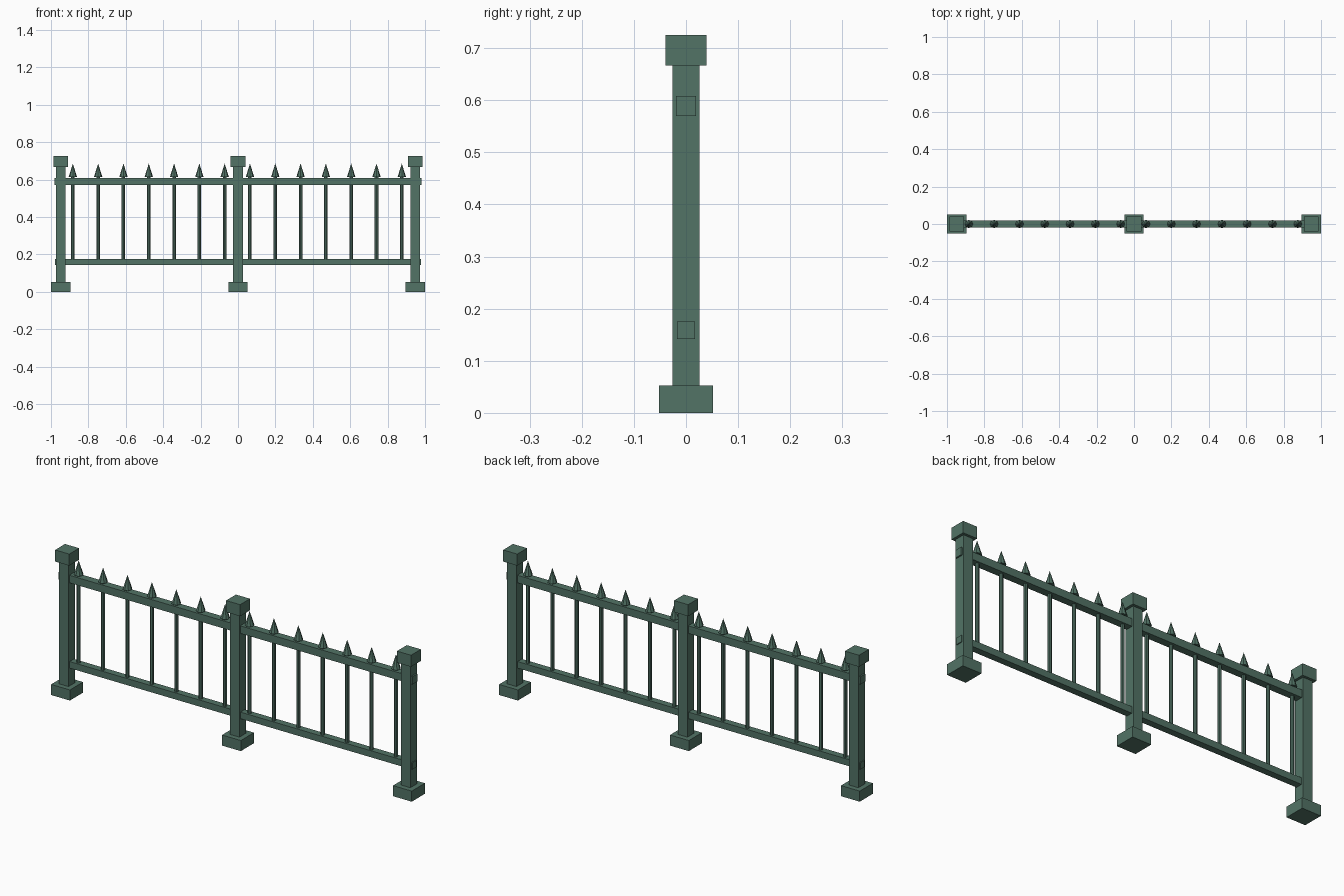
import bpy
import math

# Remove the default cube
cube = bpy.data.objects.get("Cube")
if cube:
    bpy.data.objects.remove(cube, do_unlink=True)

# Painted metal
GREEN = (0.085, 0.172, 0.133, 1)
paint = bpy.data.materials.new("dark_green_paint")
paint.use_nodes = True
paint.diffuse_color = GREEN
bsdf = paint.node_tree.nodes["Principled BSDF"]
bsdf.inputs["Base Color"].default_value = GREEN
bsdf.inputs["Roughness"].default_value = 0.7


def finish(name):
    obj = bpy.context.object
    obj.name = name
    obj.data.materials.append(paint)
    return obj


def box(name, x, width, depth, z0, z1):
    bpy.ops.mesh.primitive_cube_add(size=1, location=(x, 0, (z0 + z1) / 2))
    bpy.context.object.scale = (width, depth, z1 - z0)
    bpy.ops.object.transform_apply(location=False, rotation=False)
    return finish(name)


def cone(name, x, r0, r1, z0, z1, sides):
    bpy.ops.mesh.primitive_cone_add(vertices=sides, radius1=r0, radius2=r1,
                                    depth=z1 - z0, location=(x, 0, (z0 + z1) / 2))
    return finish(name)


# Posts with square feet and caps
SPAN = 0.947
for side, x in (("right", -SPAN), ("middle", 0), ("left", SPAN)):
    box(side + "_post_foot", x, 0.104, 0.104, 0, 0.053)
    box(side + "_post", x, 0.052, 0.052, 0.05, 0.67)
    box(side + "_post_cap", x, 0.078, 0.078, 0.667, 0.725)

# Rails running through all posts
box("top_rail", 0, 1.96, 0.038, 0.57, 0.608)
box("bottom_rail", 0, 1.955, 0.034, 0.142, 0.175)

# Pickets with pointed finials, the same row in each panel
COUNT, STEP, FIRST = 7, 0.1353, -0.883
for panel, shift in (("right", 0), ("left", SPAN)):
    for i in range(COUNT):
        x = FIRST + shift + i * STEP
        cone(f"{panel}_picket_{i + 1}", x, 0.0095, 0.0095, 0.155, 0.63, 8)
        cone(f"{panel}_finial_{i + 1}", x, 0.022, 0, 0.615, 0.686, 8)
